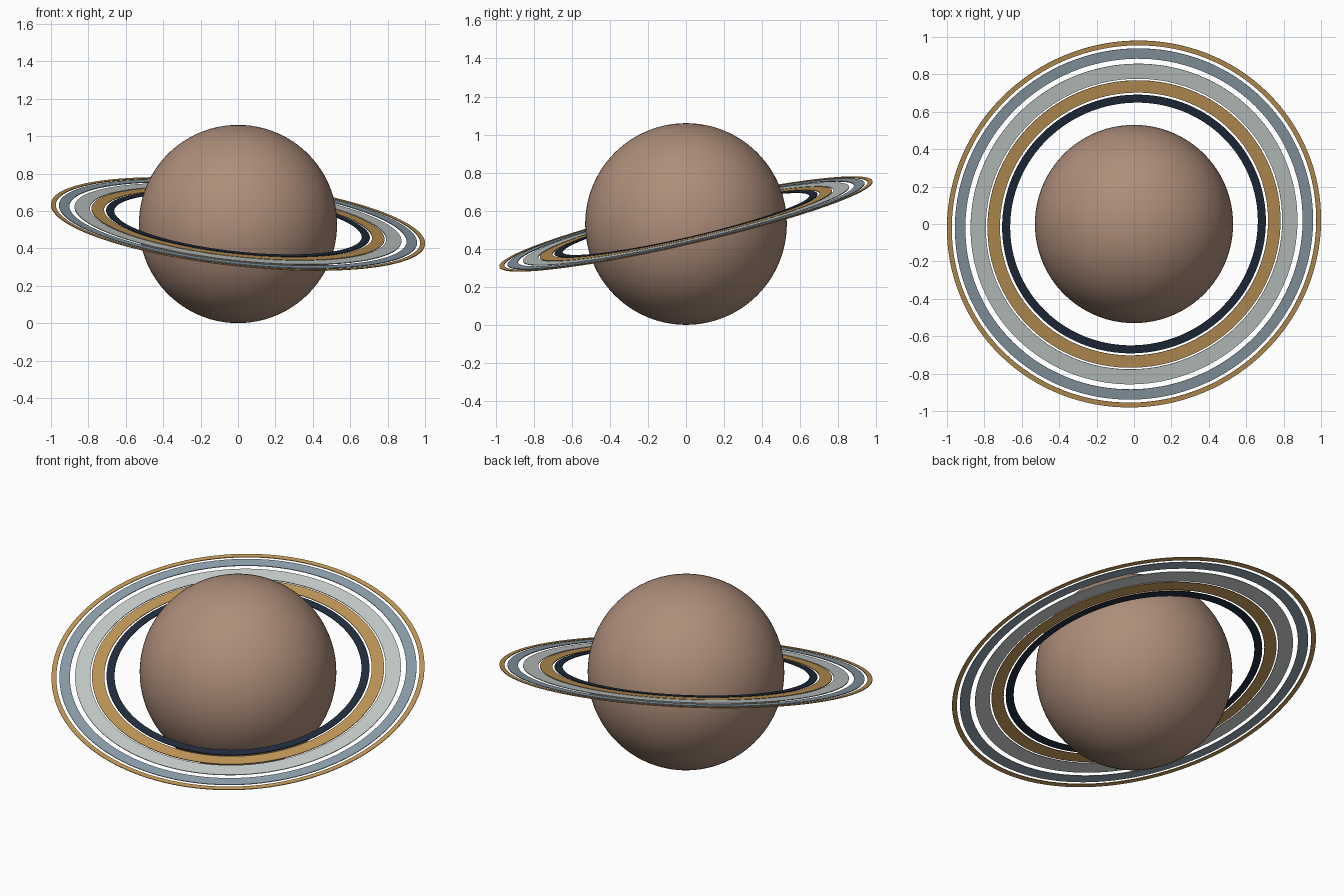
import bpy, bmesh, math
from mathutils import Vector

if "Cube" in bpy.data.objects:
    bpy.data.objects.remove(bpy.data.objects["Cube"])

CENTRE = Vector((0, 0, 0.53))
TILT = Vector((0, 0, 1)).rotation_difference(Vector((0.11, -0.23, 1)).normalized())
SEGMENTS = 128
THICKNESS = 0.004


def material(name, rgb):
    """Flat colour from 0-255 sRGB, stored as linear values."""
    def linear(c):
        c /= 255
        return c / 12.92 if c <= 0.04045 else ((c + 0.055) / 1.055) ** 2.4
    mat = bpy.data.materials.new(name)
    mat.diffuse_color = (*[linear(c) for c in rgb], 1)
    mat.use_nodes = True
    mat.node_tree.nodes["Principled BSDF"].inputs["Base Color"].default_value = mat.diffuse_color
    return mat


def ring(name, inner, outer, mat):
    """Thin flat annulus, swept from a rectangular section."""
    h = THICKNESS / 2
    section = [(inner, -h), (outer, -h), (outer, h), (inner, h)]
    bm = bmesh.new()
    loops = []
    for i in range(SEGMENTS):
        a = math.tau * i / SEGMENTS
        loops.append([bm.verts.new((r * math.cos(a), r * math.sin(a), z)) for r, z in section])
    for i in range(SEGMENTS):
        p, q = loops[i], loops[(i + 1) % SEGMENTS]
        for j in range(4):
            k = (j + 1) % 4
            bm.faces.new((p[j], q[j], q[k], p[k]))
    bmesh.ops.recalc_face_normals(bm, faces=bm.faces)
    mesh = bpy.data.meshes.new(name)
    bm.to_mesh(mesh)
    bm.free()
    mesh.materials.append(mat)
    obj = bpy.data.objects.new(name, mesh)
    bpy.context.collection.objects.link(obj)
    obj.location = CENTRE
    obj.rotation_mode = 'QUATERNION'
    obj.rotation_quaternion = TILT


# Colours
brown = material("dusty_brown", (174, 142, 122))
navy = material("dark_navy", (32, 44, 62))
gold = material("ochre_gold", (194, 152, 88))
grey = material("pale_grey", (198, 206, 203))
blue = material("slate_blue", (142, 160, 172))

# Planet body
bpy.ops.mesh.primitive_uv_sphere_add(segments=96, ring_count=48, radius=0.53, location=CENTRE)
planet = bpy.context.object
planet.name = "planet"
planet.data.materials.append(brown)
bpy.ops.object.shade_smooth()

# Concentric tilted rings, from the inside out
ring("inner_dark_ring", 0.666, 0.709, navy)
ring("inner_gold_ring", 0.721, 0.788, gold)
ring("wide_grey_ring", 0.797, 0.879, grey)
ring("blue_ring", 0.907, 0.963, blue)
ring("outer_gold_ring", 0.980, 1.006, gold)
